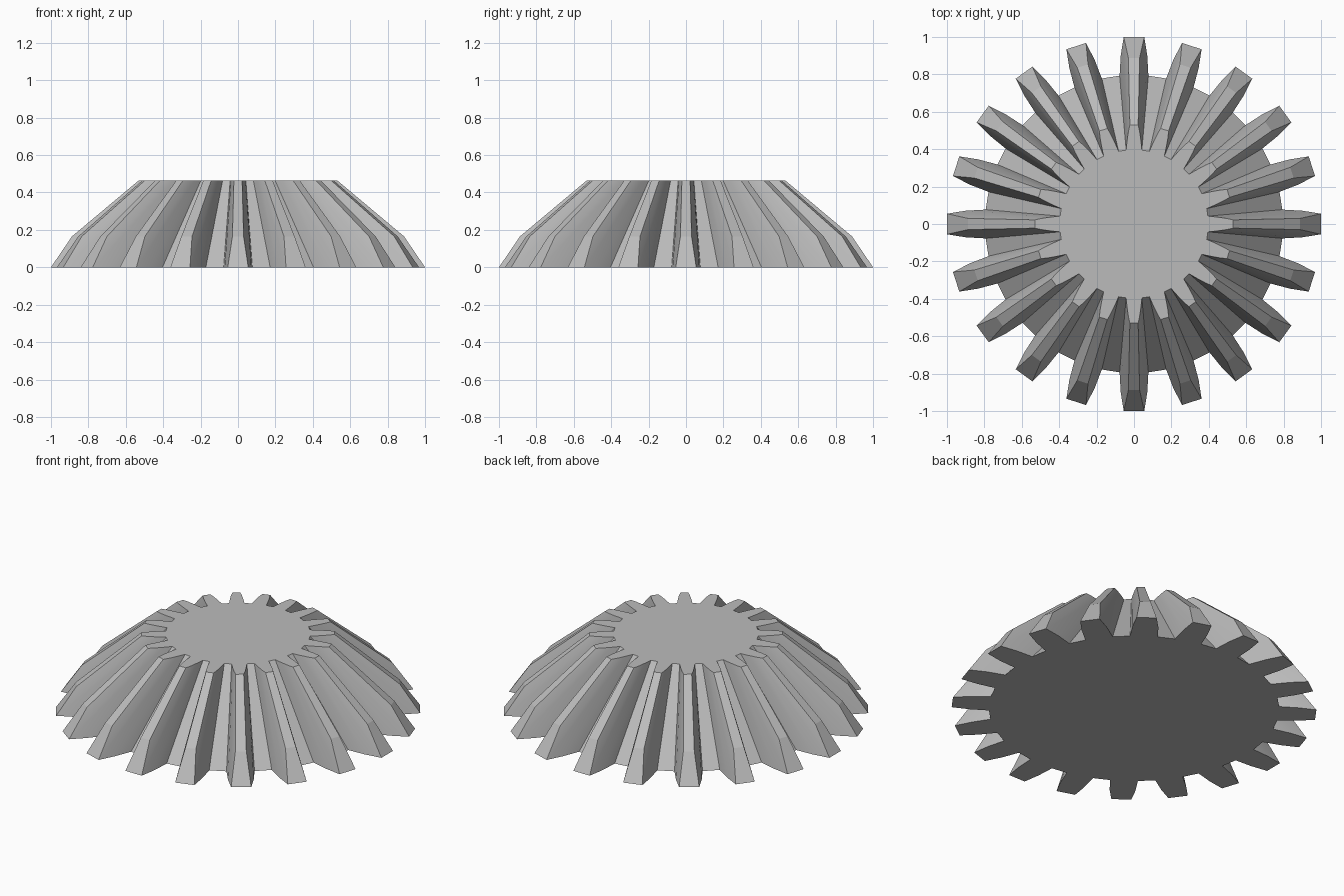
import bpy
import bmesh
from math import pi, radians
from mathutils import Matrix, Vector

cube = bpy.data.objects.get("Cube")
if cube:
    bpy.data.objects.remove(cube, do_unlink=True)

TEETH = 20
HEIGHT = 0.465

# Lines running up one tooth flank, from root to tip:
# (low radius, low half width, low z, high radius, high half width)
FLANK = [
    (0.793, 0.077, 0, 0.395, 0.042),
    (0.90, 0.071, 0, 0.445, 0.037),
    (1.0, 0.055, 0, 0.495, 0.030),
    (0.888, 0.030, 0.165, 0.53, 0.022),
]

# Plain grey metal
grey = bpy.data.materials.new("grey metal")
grey.use_nodes = True
colour = (0.5, 0.5, 0.5, 1)
grey.diffuse_color = colour
grey.node_tree.nodes["Principled BSDF"].inputs["Base Color"].default_value = colour

# Both flanks of a tooth pointing along +x, the second mirrored
tooth = [(side, line) for side, lines in ((-1, FLANK), (1, FLANK[::-1])) for line in lines]

bm = bmesh.new()
low, high, base = [], [], []
for i in range(TEETH):
    turn = Matrix.Rotation(2 * pi * i / TEETH, 3, "Z")
    ring = []
    for side, (r0, w0, z0, r1, w1) in tooth:
        ring.append(bm.verts.new(turn @ Vector((r0, side * w0, z0))))
        high.append(bm.verts.new(turn @ Vector((r1, side * w1, HEIGHT))))
    low += ring
    base += ring[:3] + ring[5:]
    # Chamfer on the outer end of the tooth
    bm.faces.new(ring[2:6])

# Flanks, tips and root gaps
for i in range(len(low)):
    j = (i + 1) % len(low)
    bm.faces.new((low[i], low[j], high[j], high[i]))

# Flat top and base
bm.faces.new(high)
bm.faces.new(base[::-1])
bmesh.ops.recalc_face_normals(bm, faces=bm.faces[:])

mesh = bpy.data.meshes.new("bevel_gear")
bm.to_mesh(mesh)
bm.free()
mesh.materials.append(grey)
gear = bpy.data.objects.new("bevel_gear", mesh)
bpy.context.collection.objects.link(gear)

# Smooth flanks with crisp tooth edges
bpy.ops.object.select_all(action="DESELECT")
gear.select_set(True)
bpy.context.view_layer.objects.active = gear
bpy.ops.object.shade_smooth_by_angle(angle=radians(12))
